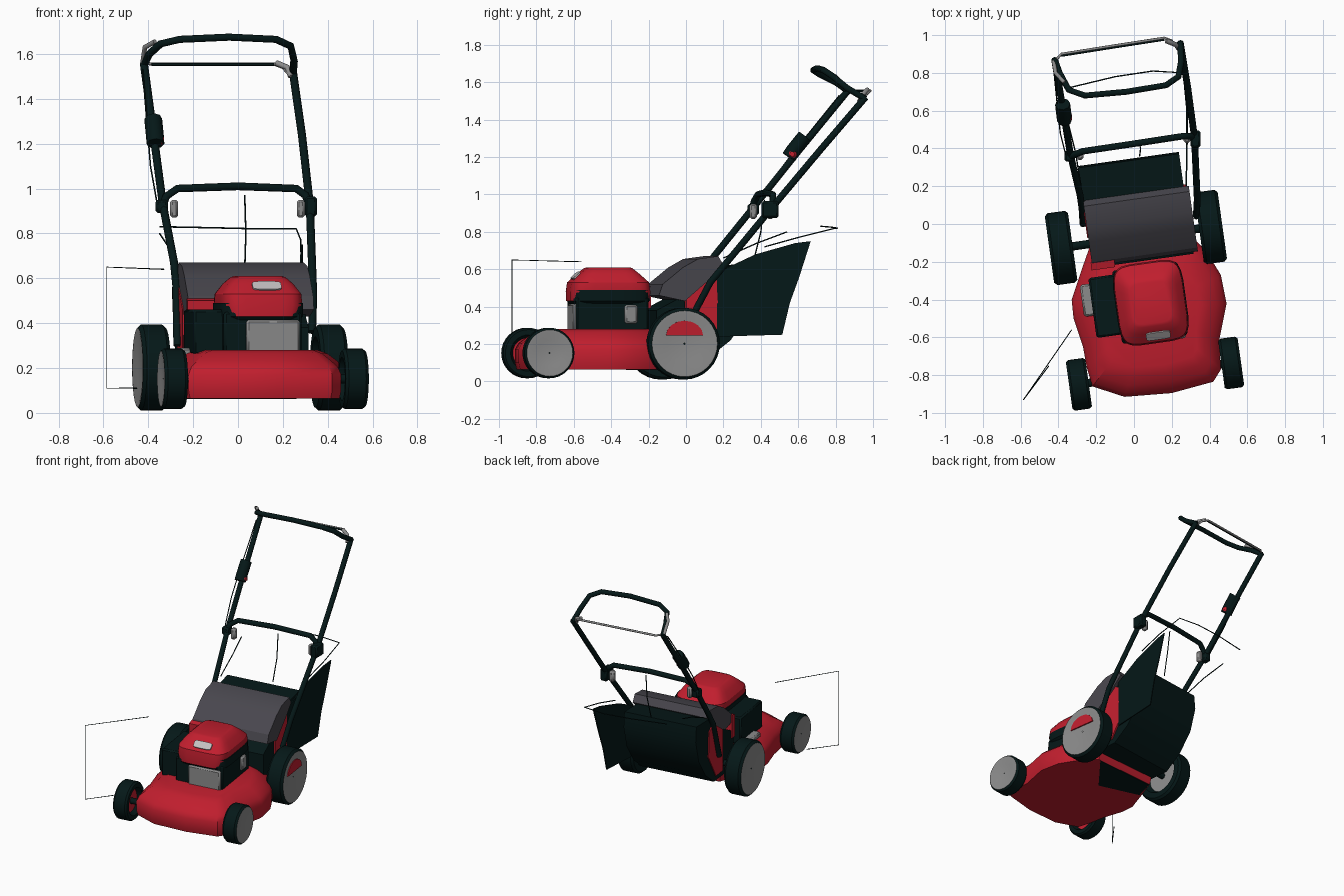
import bpy, math
from mathutils import Matrix, Vector

cube = bpy.data.objects.get("Cube")
if cube:
    bpy.data.objects.remove(cube)

TURN = Matrix.Rotation(math.radians(8), 4, 'Z')   # whole machine stands slightly turned


def material(name, r, g, b):
    m = bpy.data.materials.new(name)
    m.use_nodes = True
    m.diffuse_color = (r, g, b, 1)
    m.node_tree.nodes["Principled BSDF"].inputs["Base Color"].default_value = (r, g, b, 1)
    return m


RED = material("red paint", .53, .013, .027)
DARK = material("dark rubber", .0015, .009, .009)
FLAP = material("charcoal plastic", .065, .062, .075)
GREY = material("grey metal", .26, .26, .26)
PALE = material("pale badge", .55, .53, .53)


def mesh_object(name, verts, faces, mats, index=None, turned=True):
    me = bpy.data.meshes.new(name)
    me.from_pydata([tuple(v) for v in verts], [], faces)
    for m in mats:
        me.materials.append(m)
    if index:
        for p, i in zip(me.polygons, index):
            p.material_index = i
    if turned:
        me.transform(TURN)
    ob = bpy.data.objects.new(name, me)
    bpy.context.collection.objects.link(ob)
    bpy.context.view_layer.objects.active = ob
    bpy.ops.object.select_all(action='DESELECT')
    ob.select_set(True)
    bpy.ops.object.mode_set(mode='EDIT')
    bpy.ops.mesh.select_all(action='SELECT')
    bpy.ops.mesh.normals_make_consistent(inside=False)
    bpy.ops.object.mode_set(mode='OBJECT')
    bpy.ops.object.shade_smooth_by_angle(angle=math.radians(30))
    return ob


def loft(name, rings, mat, turned=True):
    """Skin equal-sized rings and cap both ends."""
    n = len(rings[0])
    faces = [tuple(range(n)), tuple(range(n * (len(rings) - 1), n * len(rings)))]
    for r in range(len(rings) - 1):
        for i in range(n):
            j = (i + 1) % n
            faces.append((r * n + i, r * n + j, r * n + n + j, r * n + n + i))
    return mesh_object(name, [v for ring in rings for v in ring], faces, [mat], None, turned)


def prism(name, profile, x0, x1, mat, flare=0):
    """Extrude a side (y, z) profile across x."""
    return loft(name, [[(x + flare * y, y, z) for y, z in profile] for x in (x0, x1)], mat)


def rounded(cx, cy, hx, hy, z, n=24, power=.38):
    """Rounded rectangle ring."""
    ring = []
    for i in range(n):
        a = math.tau * (i + .5) / n
        c, s = math.cos(a), math.sin(a)
        ring.append((cx + hx * math.copysign(abs(c) ** power, c),
                     cy + hy * math.copysign(abs(s) ** power, s), z))
    return ring


def block(name, x0, x1, y0, y1, z0, z1, mat, turned=True):
    ob = loft(name, [[(x0, y0, z), (x1, y0, z), (x1, y1, z), (x0, y1, z)] for z in (z0, z1)],
              mat, turned)
    bev = ob.modifiers.new("edge", 'BEVEL')
    bev.width, bev.segments = .01, 1
    return ob


def tube(name, points, radius, mat):
    cu = bpy.data.curves.new(name, 'CURVE')
    cu.dimensions = '3D'
    cu.bevel_depth, cu.bevel_resolution, cu.use_fill_caps = radius, 2, True
    sp = cu.splines.new('POLY')
    sp.points.add(len(points) - 1)
    for p, co in zip(sp.points, points):
        p.co = (*co, 1)
    cu.materials.append(mat)
    ob = bpy.data.objects.new(name, cu)
    bpy.context.collection.objects.link(ob)
    return ob


def wheel(name, side, x, y, z, R, w, inner):
    """Lathe a tyre with a grey hub outside and a coloured disc inside."""
    prof = [(.02, .8), (.5, .82), (.84, 1), (.92, 1), (1, .75), (1, -.75), (.93, -1),
            (.72, -1), (.6, -.4), (.02, -.4)]
    n, k = 32, len(prof)
    verts, faces, index = [], [], []
    for i in range(n):
        a = math.tau * i / n
        for r, d in prof:
            verts.append((side * (x + d * w), y + R * r * math.cos(a), z + R * r * math.sin(a)))
    for i in range(n):
        j = (i + 1) % n
        for s in range(k - 1):
            faces.append((i * k + s, j * k + s, j * k + s + 1, i * k + s + 1))
            index.append(1 if s < 3 else 2 if s == k - 2 else 0)
    mesh_object(name, verts, faces, [DARK, GREY, inner], index)


# Wheels
for side, label, inner in ((1, "left", DARK), (-1, "right", RED)):
    wheel("front_wheel_" + label, side, .407, -.8, .152, .135, .052, inner)
    wheel("rear_wheel_" + label, side, .4, -.072, .202, .192, .062, GREY)
for name, y, z in (("front_axle", -.8, .152), ("rear_axle", -.072, .202)):
    tube(name, [TURN @ Vector((s * .41, y, z)) for s in (-1, 1)], .022, DARK)
# Red opening in the upper half of the left rear hub
arc = [(-.072 + .1 * math.cos(a), .245 + .08 * math.sin(a))
       for a in [math.pi * i / 8 for i in range(9)]]
prism("hub_opening", arc, .452, .461, RED)

# Mower deck, stacked from one outline, with a dark discharge plate underneath
outline = [(-.22, -.86), (-.05, -.915), (.2, -.895), (.42, -.835), (.46, -.77), (.45, -.62),
           (.49, -.42), (.46, -.27), (.38, -.14), (.28, -.04), (-.22, -.08), (-.28, -.25),
           (-.33, -.4), (-.32, -.5), (-.27, -.65), (-.25, -.76)]
layers = [(.065, .98), (.1, 1), (.17, 1), (.205, .96), (.235, .87), (.265, .77), (.28, .66)]
loft("deck", [[(.09 + (x - .09) * s, -.45 + (y + .45) * s, z) for x, y in outline]
              for z, s in layers], RED, turned=False)
loft("discharge_plate", [[(.26, -.05, z), (.05, -.32, z), (-.25, -.24, z), (-.21, -.09, z)]
                         for z in (.061, .067)], DARK, turned=False)

# Rear discharge housing, hinged flap and grass bag with a sloping back
prism("rear_housing", [(-.04, .16), (-.04, .46), (.1, .56), (.16, .52), (.17, .34), (.06, .16)],
      -.255, .3, RED)
prism("flap_support", [(-.2, .2), (-.2, .38), (-.05, .46), (-.03, .2)], -.25, .29, DARK)
prism("support_cover", [(-.212, .34), (-.212, .5), (-.17, .51), (-.17, .34)], -.256, -.13, RED)
prism("rear_flap", [(-.19, .46), (-.17, .52), (-.06, .61), (.02, .655), (.13, .67), (.16, .62),
                    (.1, .56), (-.05, .43)], -.25, .315, FLAP)
prism("grass_bag", [(-.08, .12), (-.08, .17), (.1, .58), (.14, .61), (.335, .63), (.345, .52),
                    (.3, .36), (.2, .22), (.08, .125)], -.248, .288, DARK)
prism("bag_side_panel", [(.06, .38), (.13, .24), (.47, .25), (.51, .42), (.56, .56), (.62, .75),
                         (.54, .74), (.33, .68), (.12, .58), (.13, .42)],
      .272, .28, DARK, flare=.16)

# Engine: the shroud shows at the sides, the red cover wraps over the front
block("engine_base", -.15, .2, -.62, -.23, .25, .45, DARK)
block("air_filter", -.28, -.12, -.57, -.25, .26, .46, DARK)
block("filter_bracket", -.33, -.27, -.45, -.28, .25, .29, GREY)
block("muffler", -.05, .19, -.635, -.6, .27, .415, GREY)
block("carburettor", .1, .215, -.36, -.29, .31, .41, GREY)
loft("engine_shroud", [rounded(.03, -.425, hx, hy, z) for hx, hy, z in
                       ((.168, .2, .415), (.188, .211, .43), (.188, .211, .49))], DARK)
loft("engine_cover", [rounded(.03, -.425, hx, hy, z) for hx, hy, z in
                      ((.17, .216, .43), (.184, .217, .48), (.18, .21, .53), (.148, .16, .575),
                       (.115, .125, .605), (.1, .11, .61))], RED)
slope = Matrix.Translation((.045, -.602, .566)) @ Matrix.Rotation(math.radians(42), 4, 'X')
loft("cover_badge", [[slope @ Vector(p) for p in rounded(0, 0, .065, .026, z)]
                     for z in (-.003, .005)], PALE)

# Handle
tube("handle_right", [(-.27, .0, .3), (-.275, .08, .57), (-.285, .15, .67), (-.335, .36, .93),
                      (-.375, .6, 1.23), (-.42, .87, 1.56)], .018, DARK)
tube("handle_left", [(.33, .04, .36), (.335, .13, .53), (.32, .46, .93), (.285, .72, 1.24),
                     (.245, .96, 1.52)], .018, DARK)
tube("handle_crossbar", [(-.34, .35, .91), (-.32, .365, .965), (-.27, .385, 1.0), (0, .425, 1.01),
                         (.26, .465, 1.0), (.3, .465, .97), (.325, .45, .91)], .018, DARK)
tube("handle_top_bar", [(-.42, .87, 1.55), (-.395, .8, 1.6), (-.345, .71, 1.645),
                        (-.26, .68, 1.665), (-.04, .7, 1.675), (.17, .735, 1.665),
                        (.235, .78, 1.635), (.25, .86, 1.57), (.245, .96, 1.51)], .017, DARK)
tube("control_bail", [(-.42, .86, 1.56), (-.385, .9, 1.555), (-.1, .945, 1.555),
                      (.16, .985, 1.555), (.2, .97, 1.54), (.235, .92, 1.5)], .007, GREY)
tube("bail_backing", [(-.385, .891, 1.553), (-.1, .936, 1.553), (.16, .976, 1.553)], .006, DARK)
tube("bail_lever_right", [(-.425, .86, 1.56), (-.415, .8, 1.63), (-.37, .75, 1.655)], .011, GREY)
tube("bail_lever_left", [(.17, .97, 1.56), (.22, .95, 1.54), (.235, .93, 1.5)], .013, GREY)

# Switch box and clamps on the handle
tube("switch_box", [(-.368, .55, 1.2), (-.37, .57, 1.23), (-.375, .61, 1.28),
                    (-.378, .635, 1.31)], .04, DARK)
block("switch_button", -.35, -.329, .545, .59, 1.195, 1.235, RED, turned=False)
for label, x, y, h, inner in (("right", -.34, .36, .03, .055), ("left", .325, .45, .045, -.045)):
    block("handle_clamp_" + label, x - .027, x + .027, y - h, y + h, .92 - h, .92 + h, DARK,
          turned=False)
    block("clamp_lever_" + label, x + inner - .018, x + inner + .018, y - .02, y + .02,
          .87, .95, GREY, turned=False)

# Thin cables and bag frame wires
wires = [[(-.33, -.56, .64), (-.585, -.93, .65), (-.585, -.93, .11), (-.45, -.75, .11)],
         [(-.35, .72, .83), (-.1, .78, .825), (.1, .81, .82), (.26, .8, .82), (.28, .6, .77),
          (.28, .42, .72)],
         [(.03, .36, .64), (.035, .4, .8), (.03, .42, .97)],
         [(-.28, .2, .66), (-.31, .38, .74), (-.35, .54, .8)],
         [(-.36, .36, .93), (-.39, .48, 1.1), (-.4, .57, 1.22), (-.425, .82, 1.53)]]
for i, pts in enumerate(wires):
    tube("thin_wire_%d" % i, pts, .0035 if i else .0025, DARK)
